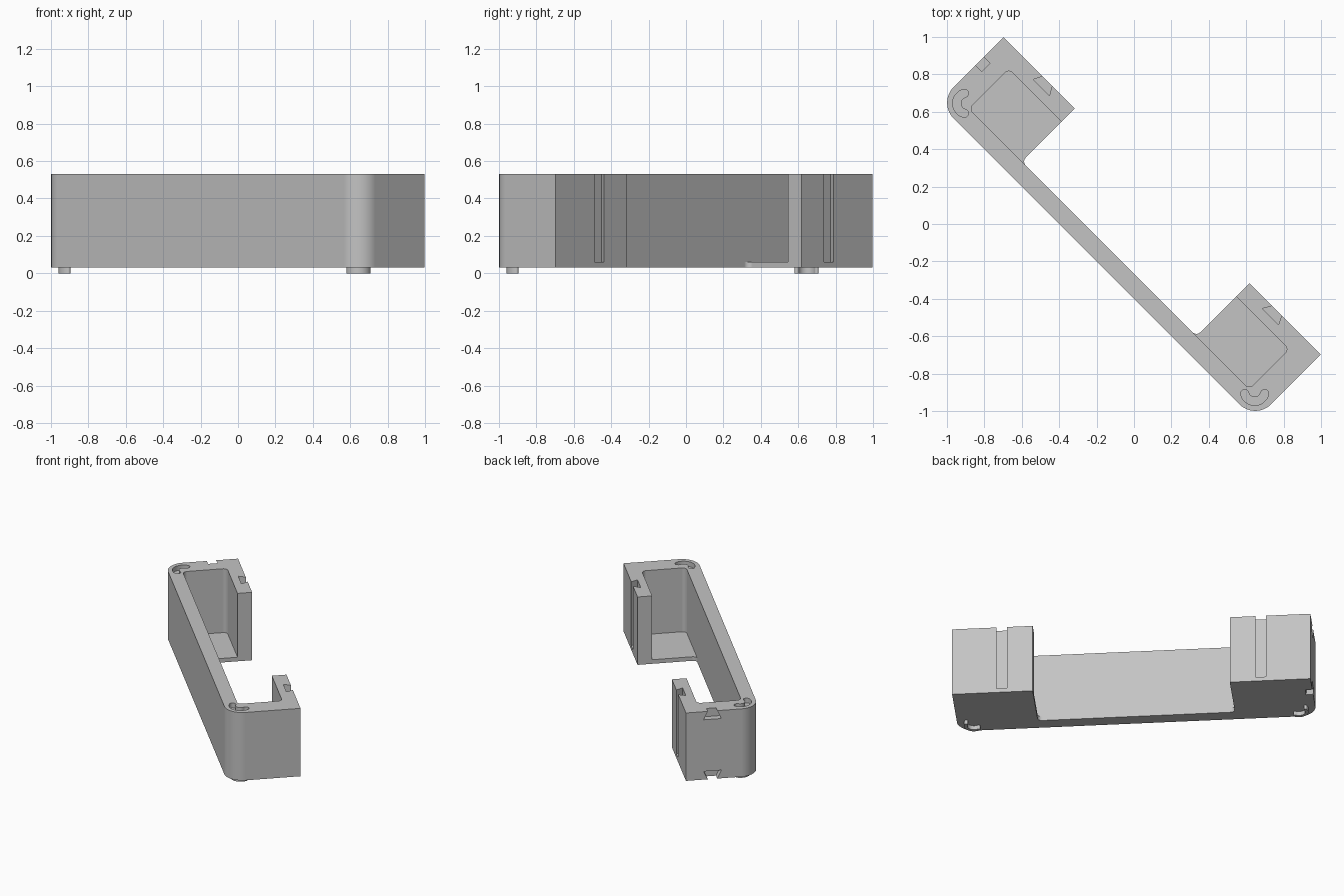
import bpy, bmesh, math
from mathutils import Vector, Matrix

cube = bpy.data.objects.get("Cube")
if cube:
    bpy.data.objects.remove(cube, do_unlink=True)

grey = bpy.data.materials.new("plain_grey")
grey.use_nodes = True
grey.diffuse_color = (0.55, 0.55, 0.55, 1)
grey.node_tree.nodes["Principled BSDF"].inputs["Base Color"].default_value = grey.diffuse_color

DIAGONAL = Matrix.Rotation(-math.pi / 4, 4, 'Z')
BASE, FLOOR, TOP = 0.03, 0.06, 0.53
END, FRONT, BACK = 1.2, -0.283, 0.212
INNER, WALL, MOUTH = -0.188, 0.113, 0.66


def rounded(corners, steps=14):
    """Turn (x, y, radius) corners into an outline with filleted corners."""
    out = []
    for i, (x, y, r) in enumerate(corners):
        p = Vector((x, y))
        if r == 0:
            out.append(p)
            continue
        a = (Vector(corners[i - 1][:2]) - p).normalized()
        b = (Vector(corners[(i + 1) % len(corners)][:2]) - p).normalized()
        centre = p + (a + b) * r
        for k in range(steps + 1):
            t = k / steps * math.pi / 2
            out.append(centre - b * r * math.cos(t) - a * r * math.sin(t))
    return out


def mirrored(half):
    return half + [(-x, y, r) for x, y, r in reversed(half)]


def prism(name, points, low, high, matrix):
    """Closed solid between two heights, placed by a matrix."""
    bm = bmesh.new()
    bottom = [bm.verts.new((p[0], p[1], low)) for p in points]
    top = [bm.verts.new((p[0], p[1], high)) for p in points]
    bm.faces.new(bottom[::-1])
    bm.faces.new(top)
    for i in range(len(points)):
        bm.faces.new((bottom[i - 1], bottom[i], top[i], top[i - 1]))
    bmesh.ops.transform(bm, matrix=matrix, verts=bm.verts)
    bmesh.ops.recalc_face_normals(bm, faces=bm.faces)
    mesh = bpy.data.meshes.new(name)
    bm.to_mesh(mesh)
    bm.free()
    obj = bpy.data.objects.new(name, mesh)
    obj.data.materials.append(grey)
    bpy.context.collection.objects.link(obj)
    return obj


def activate(obj):
    bpy.ops.object.select_all(action='DESELECT')
    obj.select_set(True)
    bpy.context.view_layer.objects.active = obj


def cut(obj, cutter):
    activate(obj)
    mod = obj.modifiers.new("cut", 'BOOLEAN')
    mod.operation, mod.solver, mod.object = 'DIFFERENCE', 'EXACT', cutter
    bpy.ops.object.modifier_apply(modifier=mod.name)


def bean(width, arc=0.055, spread=math.radians(75), steps=16):
    """Kidney outline: a thick arc with round ends, bulging toward -x."""
    def ring(radius, sign):
        return [Vector((-radius * math.cos(t), radius * math.sin(t)))
                for t in (sign * spread * (2 * k / steps - 1) for k in range(steps + 1))]

    def cap(sign, start):
        c = Vector((-arc * math.cos(spread), sign * arc * math.sin(spread)))
        return [c + width * Vector((math.cos(start - t), math.sin(start - t)))
                for t in (math.pi * k / steps for k in range(1, steps))]
    return (ring(arc + width, 1) + cap(1, math.pi - spread)
            + ring(arc - width, -1) + cap(-1, spread))


# Upper frame: long bar, two open pockets and a dovetail groove in each back wall
upper = mirrored([
    (-END, FRONT, 0.12), (-END, BACK, 0),
    (-0.904, BACK, 0), (-0.927, 0.165, 0), (-0.805, 0.165, 0), (-0.832, BACK, 0),
    (-MOUTH, BACK, 0), (-MOUTH, WALL, 0), (-1.06, WALL, 0.03), (-1.06, INNER, 0.03)])
frame = prism("frame", rounded(upper), FLOOR, TOP, DIAGONAL)

# Base plate: same footprint with the pocket floors filled
lower = mirrored([(-END, FRONT, 0.12), (-END, BACK, 0),
                  (-MOUTH, BACK, 0), (-MOUTH, INNER, 0.03)])
plate = prism("base_plate", rounded(lower), BASE, FLOOR, DIAGONAL)

cutters = []

# Kidney recesses on top, matching feet below
for side, x, y, turn in (("right", -0.893, 0.645, 0), ("left", 0.645, -0.893, math.pi / 2)):
    place = Matrix.Translation((x, y, 0)) @ Matrix.Rotation(turn, 4, 'Z')
    recess = prism("recess_cutter", bean(0.022), TOP - 0.035, TOP + 0.05, place)
    cut(frame, recess)
    cutters.append(recess)
    foot = prism(side + "_foot", bean(0.011), 0, BASE + 0.005, place)
    activate(foot)
    bpy.ops.object.shade_smooth_by_angle(angle=math.radians(30))

# Dovetail notches at the top and bottom edge of one end face
ACROSS = Matrix(((0, 0, 1, 0), (1, 0, 0, 0), (0, 1, 0, 0), (0, 0, 0, 1)))
for edge, up in ((TOP, 1), (BASE, -1)):
    shape = [(0.032 + s * w, edge + up * z)
             for s, w, z in ((-1, 0.032, 0), (-1, 0.06, -0.06), (1, 0.06, -0.06),
                             (1, 0.032, 0), (1, 0.032, 0.03), (-1, 0.032, 0.03))]
    notch = prism("notch_cutter", shape, -END - 0.05, -END + 0.047, DIAGONAL @ ACROSS)
    cut(frame, notch)
    if up < 0:
        cut(plate, notch)
    cutters.append(notch)

for c in cutters:
    bpy.data.objects.remove(c, do_unlink=True)

# Smooth the round corners while the flat sides stay flat
for obj in (frame, plate):
    activate(obj)
    bpy.ops.object.shade_smooth_by_angle(angle=math.radians(30))
    weighted = obj.modifiers.new("flat_sides", 'WEIGHTED_NORMAL')
    weighted.keep_sharp = True
